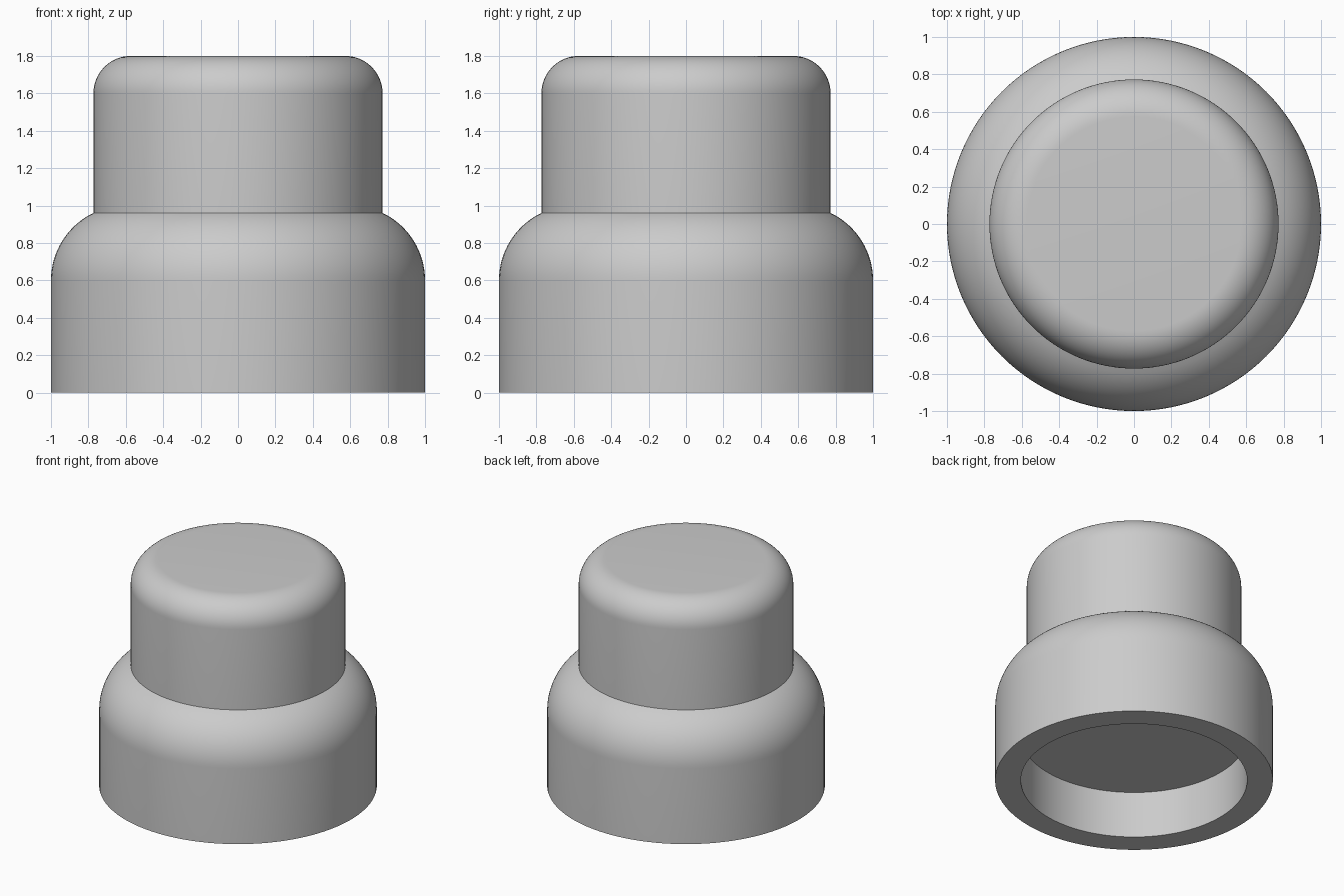
import bpy
import bmesh
from math import sin, cos, pi, acos

SEGMENTS = 128

cube = bpy.data.objects.get("Cube")
if cube:
    bpy.data.objects.remove(cube, do_unlink=True)

grey = bpy.data.materials.new("plain grey")
grey.use_nodes = True
grey.diffuse_color = (0.6, 0.6, 0.6, 1)
grey.node_tree.nodes["Principled BSDF"].inputs["Base Color"].default_value = (0.6, 0.6, 0.6, 1)


def arc(cx, cz, radius, end, steps=16):
    """Rounded shoulder from horizontal up to the end angle."""
    return [(cx + radius * cos(end * i / steps), cz + radius * sin(end * i / steps))
            for i in range(steps + 1)]


def lathe(name, profile):
    """Spin a radius/height profile around the z axis."""
    bm = bmesh.new()
    verts = [bm.verts.new((r, 0, z)) for r, z in profile]
    edges = [bm.edges.new(pair) for pair in zip(verts, verts[1:])]
    bmesh.ops.spin(bm, geom=verts + edges, cent=(0, 0, 0), axis=(0, 0, 1),
                   angle=2 * pi, steps=SEGMENTS)
    bmesh.ops.remove_doubles(bm, verts=bm.verts, dist=0.0005)
    bmesh.ops.recalc_face_normals(bm, faces=bm.faces)
    mesh = bpy.data.meshes.new(name)
    bm.to_mesh(mesh)
    bm.free()
    mesh.materials.append(grey)
    obj = bpy.data.objects.new(name, mesh)
    bpy.context.collection.objects.link(obj)
    bpy.ops.object.select_all(action="DESELECT")
    obj.select_set(True)
    bpy.context.view_layer.objects.active = obj
    bpy.ops.object.shade_smooth_by_angle(angle=pi / 6)
    return obj


# Radii and heights of the stepped body
neck, top, fillet = 0.773, 1.8, 0.2
shoulder = 0.4
bore, bore_depth = 0.815, 0.37

# One closed shell: recess, foot ring, shoulder, neck and rounded cap
profile = [(0, bore_depth), (bore, bore_depth), (bore, 0), (1, 0)]
profile += arc(1 - shoulder, 0.6, shoulder, acos((neck - 1 + shoulder) / shoulder))
profile += arc(neck - fillet, top - fillet, fillet, pi / 2)
profile += [(0, top)]
lathe("stepped_cap_body", profile)
